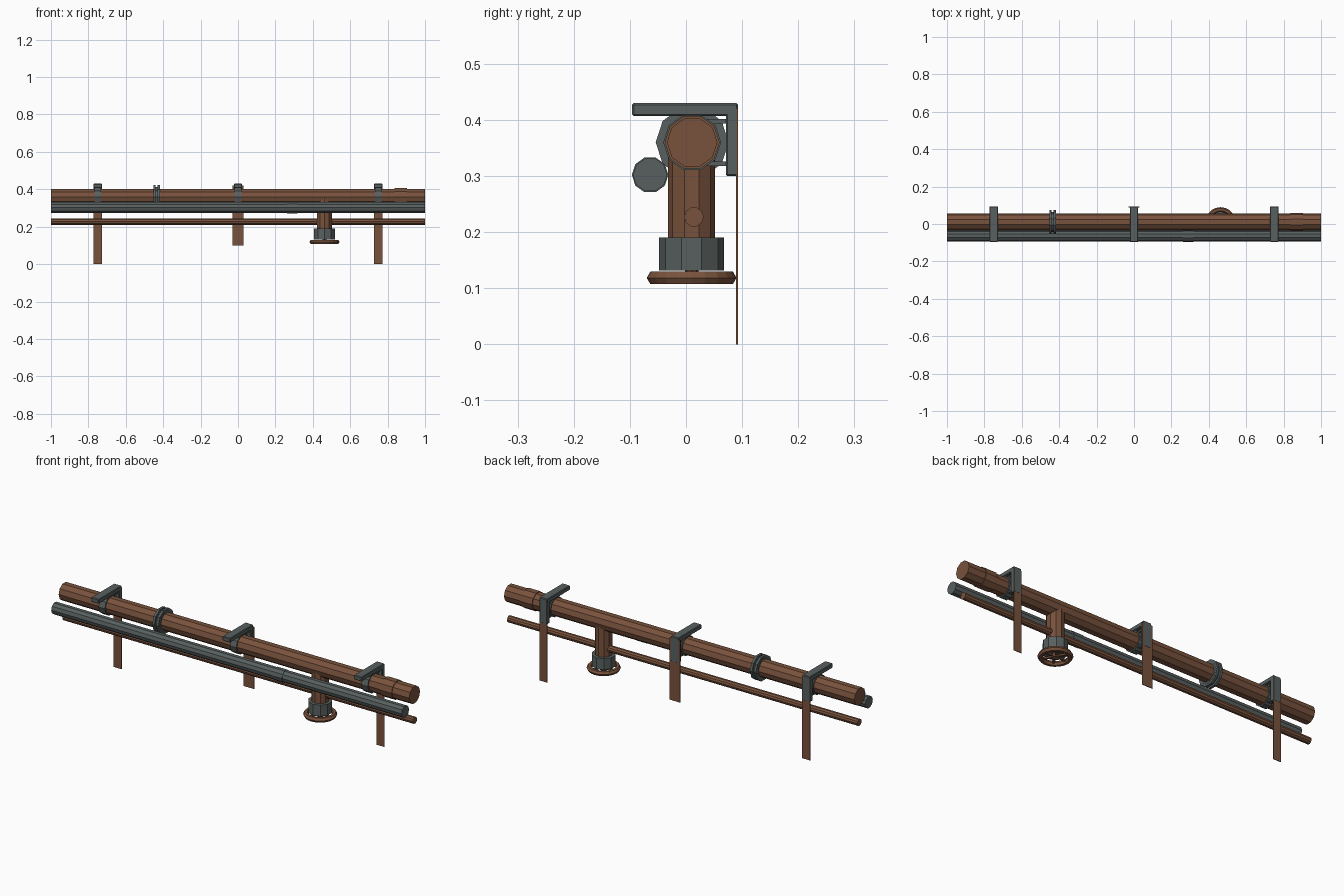
import bpy
import math
from mathutils import Vector

old = bpy.data.objects.get("Cube")
if old:
    bpy.data.objects.remove(old, do_unlink=True)


def material(name, rgb):
    m = bpy.data.materials.new(name)
    m.use_nodes = True
    m.diffuse_color = (*rgb, 1)
    bsdf = m.node_tree.nodes["Principled BSDF"]
    bsdf.inputs["Base Color"].default_value = (*rgb, 1)
    bsdf.inputs["Roughness"].default_value = 0.8
    return m


RUST = material("rusty brown", (0.19, 0.085, 0.046))
GREY = material("dark grey metal", (0.098, 0.117, 0.115))


def finish(name, mat):
    ob = bpy.context.object
    ob.name = name
    ob.data.materials.append(mat)
    return ob


def tube(name, mat, axis, centre, radius, length, sides=10):
    # Faceted cylinder with one corner pointing along y
    rot = (0, math.pi / 2, 0) if axis == "x" else (0, 0, 0)
    bpy.ops.mesh.primitive_cylinder_add(vertices=sides, radius=radius, depth=length,
                                        location=centre, rotation=rot)
    return finish(name, mat)


def box(name, mat, low, high, bevel=0):
    low, high = Vector(low), Vector(high)
    bpy.ops.mesh.primitive_cube_add(size=1, location=(low + high) / 2)
    ob = finish(name, mat)
    for v in ob.data.vertices:
        v.co *= high - low
    if bevel:
        mod = ob.modifiers.new("Bevel", "BEVEL")
        mod.width = bevel
        mod.segments = 1
    return ob


# Long pipes
PY, PZ = 0.011, 0.36
tube("main_pipe", RUST, "x", (0, PY, PZ), 0.045, 2)
tube("main_pipe_sleeve", RUST, "x", (0.87, PY, PZ), 0.049, 0.065)
tube("front_conduit", GREY, "x", (0, -0.064, 0.302), 0.0305, 2)
tube("conduit_sleeve", GREY, "x", (0.29, -0.064, 0.302), 0.0325, 0.056)
tube("thin_pipe", RUST, "x", (0, 0.014, 0.227), 0.0175, 2)

# Bolted flange joint
for side in (-1, 1):
    tube("flange_disc", GREY, "x", (-0.435 + side * 0.011, PY, PZ), 0.065, 0.012)
tube("flange_core", GREY, "x", (-0.435, PY, PZ), 0.054, 0.036)

# Wall brackets, pipe clamps and hanging straps
for x, half, bottom in ((-0.75, 0.0225, 0), (0, 0.03, 0.1), (0.75, 0.0225, 0)):
    w = 0.0225
    box("bracket_arm", GREY, (x - w, -0.096, 0.407), (x + w, 0.093, 0.43), 0.003)
    box("bracket_back", GREY, (x - w, 0.071, 0.3), (x + w, 0.093, 0.425), 0.003)
    tube("pipe_clamp", GREY, "x", (x, PY, PZ), 0.0515, 0.036)
    for z in (0.322, 0.398):
        box("clamp_lug", GREY, (x - 0.012, 0.03, z - 0.004), (x + 0.012, 0.073, z + 0.004))
    box("hanging_strap", RUST, (x - half, 0.0895, bottom), (x + half, 0.0925, 0.42))

# Downpipe with valve
VX, VY = 0.4625, 0.01
tube("down_pipe", RUST, "z", (VX, VY, 0.265), 0.042, 0.17)
tube("valve_body", GREY, "z", (VX, VY, 0.161), 0.058, 0.058)
tube("valve_stem", RUST, "z", (VX, VY, 0.125), 0.012, 0.03, 8)

# Hand wheel
WZ = 0.1185
bpy.ops.mesh.primitive_torus_add(location=(VX, VY, WZ), major_radius=0.067,
                                 minor_radius=0.013, major_segments=20, minor_segments=6)
finish("hand_wheel_rim", RUST)
tube("hand_wheel_hub", RUST, "z", (VX, VY, WZ), 0.019, 0.018)
for i in range(3):
    spoke = box("hand_wheel_spoke", RUST, (VX - 0.065, VY - 0.005, WZ - 0.004),
                (VX + 0.065, VY + 0.005, WZ + 0.004))
    spoke.rotation_euler.z = i * math.pi / 3
